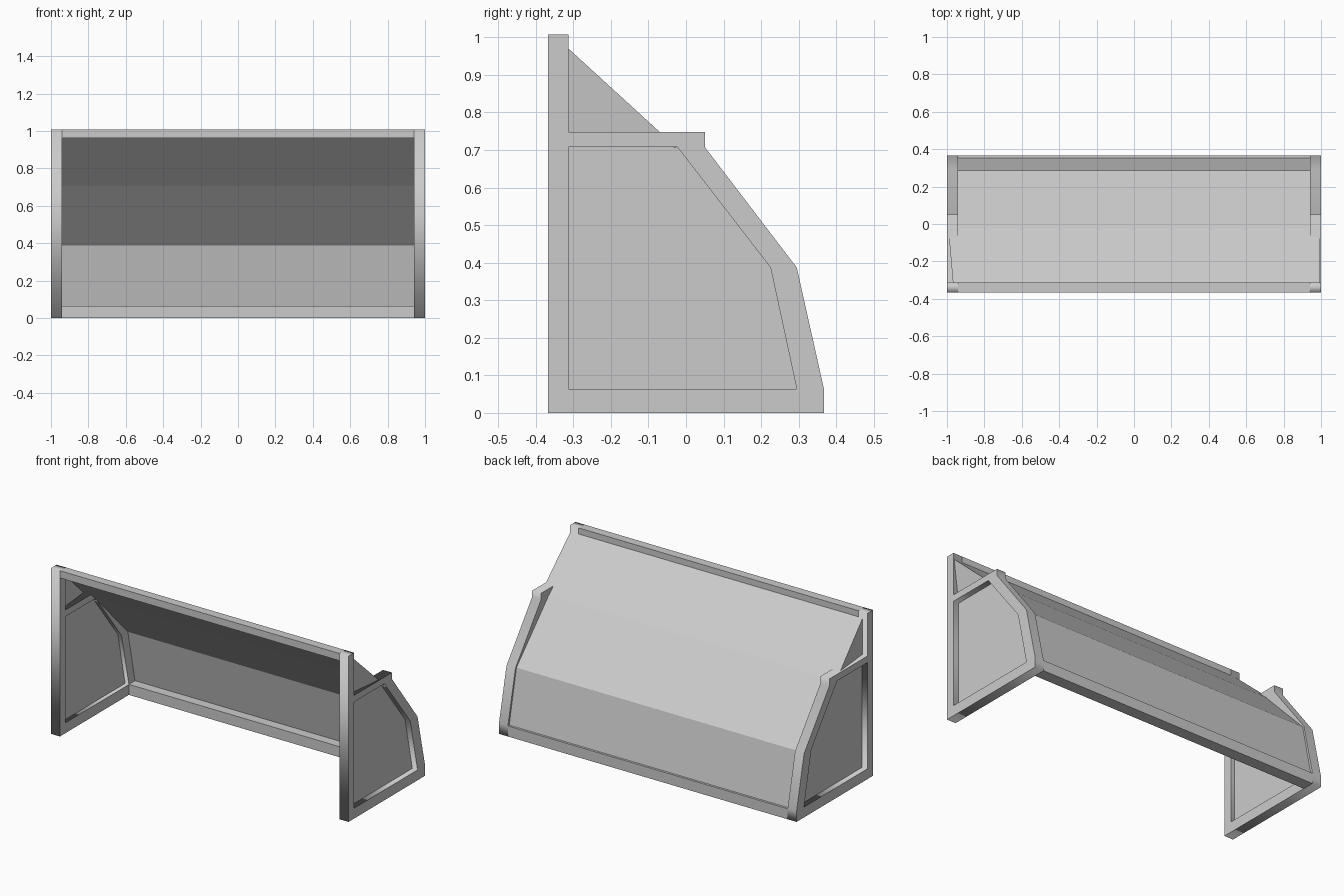
import bpy, bmesh, math

if "Cube" in bpy.data.objects:
    bpy.data.objects.remove(bpy.data.objects["Cube"])

OUTER = [(-.367, 0), (.367, 0), (.367, .065), (.295, .387), (.05, .708),
         (.05, .748), (-.313, .748), (-.313, 1.007), (-.367, 1.007)]
INNER = [(-.313, .063), (.295, .063), (.225, .387), (-.023, .708), (-.313, .708)]
NET = [(-.313, .97), (-.025, .707), (.285, .387), (.354, .063)]


def side_frame(name, x):
    """Flat outline with a hole, extruded along x."""
    cu = bpy.data.curves.new(name, 'CURVE')
    cu.dimensions = '2D'
    cu.fill_mode = 'BOTH'
    cu.extrude = .03
    for ring in (OUTER, INNER):
        sp = cu.splines.new('POLY')
        sp.points.add(len(ring) - 1)
        for p, (a, b) in zip(sp.points, ring):
            p.co = (a, b, 0, 1)
        sp.use_cyclic_u = True
    ob = bpy.data.objects.new(name, cu)
    ob.location.x = x
    ob.rotation_euler = (math.pi / 2, 0, math.pi / 2)
    bpy.context.collection.objects.link(ob)
    bpy.ops.object.select_all(action='DESELECT')
    ob.select_set(True)
    bpy.context.view_layer.objects.active = ob
    bpy.ops.object.convert(target='MESH')


def box(name, lo, hi):
    bpy.ops.mesh.primitive_cube_add(size=1, location=[(a + b) / 2 for a, b in zip(lo, hi)])
    ob = bpy.context.object
    ob.name = name
    ob.scale = [b - a for a, b in zip(lo, hi)]


def sheet(name, polys):
    """Thin net surface from a few polygons."""
    bm = bmesh.new()
    for poly in polys:
        bm.faces.new([bm.verts.new(p) for p in poly])
    bmesh.ops.remove_doubles(bm, verts=bm.verts, dist=1e-4)
    me = bpy.data.meshes.new(name)
    bm.to_mesh(me)
    bm.free()
    bpy.context.collection.objects.link(bpy.data.objects.new(name, me))


# Frame: two sides, crossbar and rear ground bar
for label, s in (("left", -1), ("right", 1)):
    side_frame(label + "_side_frame", s * .97)
box("crossbar", (-.94, -.367, .963), (.94, -.313, 1.007))
box("rear_ground_bar", (-.94, .295, 0), (.94, .367, .064))

# Rear net: wider above the side rails, between the frames below
left = [-.968, -.993, -.965, -.965]
right = [.995, .993, .965, .965]
rows = [((l, y, z), (r, y, z)) for l, r, (y, z) in zip(left, right, NET)]
sheet("rear_net", [(a[0], b[0], b[1], a[1]) for a, b in zip(rows, rows[1:])])

# Side nets: recessed lower panel plus the triangle above the rail
for label, s, xs in (("left", -1, left), ("right", 1, right)):
    lower = [(s * .965, y, z) for y, z in INNER]
    upper = [(s * .965, -.313, .72), (xs[1], *NET[1]), (xs[0], *NET[0])]
    if s < 0:
        lower.reverse()
        upper.reverse()
    sheet(label + "_side_net", [lower, upper])
